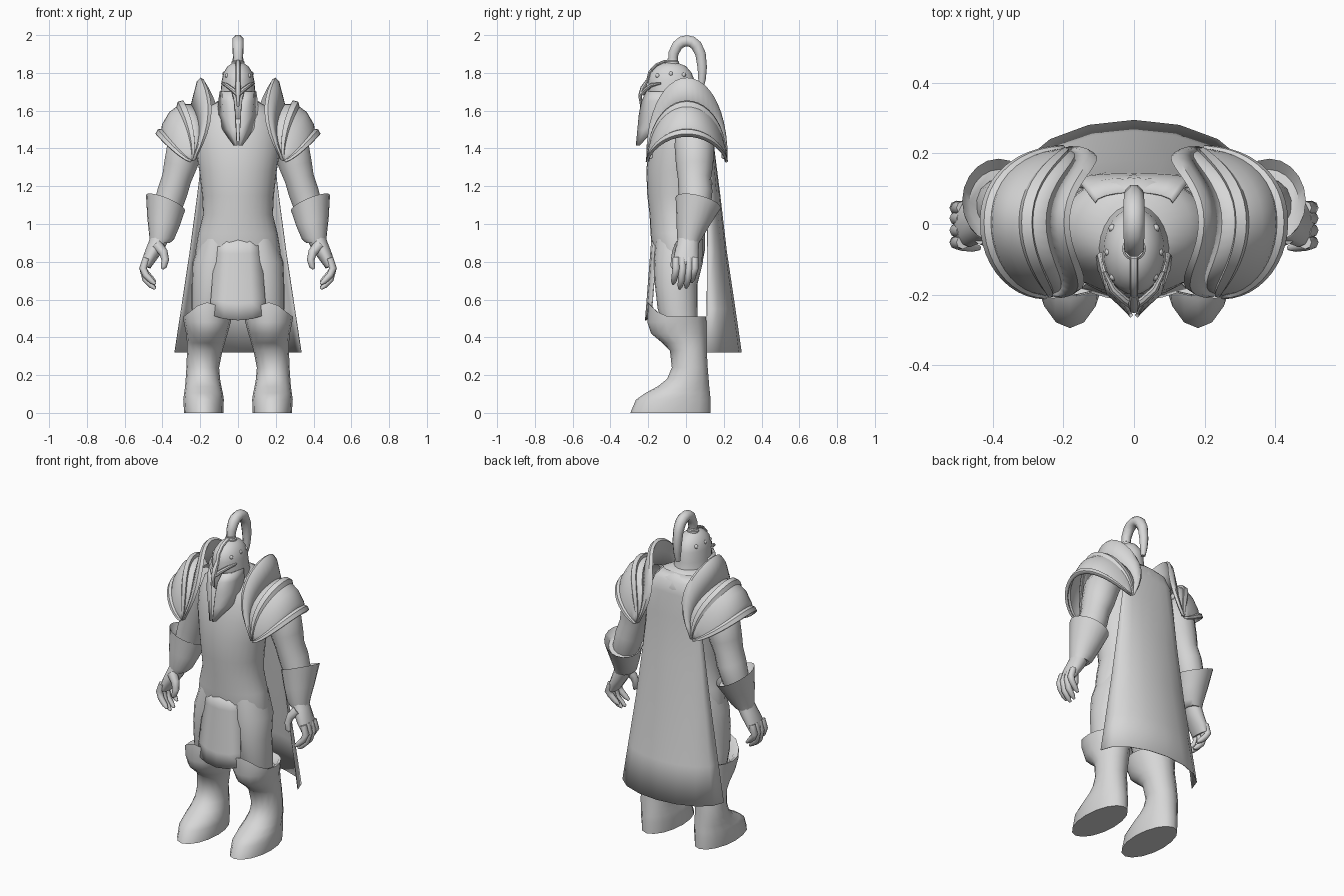
import bpy, bmesh, math
from mathutils import Vector

grey = bpy.data.materials.new("plain_grey")
grey.diffuse_color = (0.68, 0.68, 0.68, 1)


def build(name, rings, closed=True, caps=True, mirror=False, thick=0, angle=40):
    """Skin a list of point rows into one object."""
    bm = bmesh.new()
    vs = [[bm.verts.new(p) for p in r] for r in rings]
    n = len(vs[0])
    for a, b in zip(vs, vs[1:]):
        for i in range(n if closed else n - 1):
            j = (i + 1) % n
            bm.faces.new((a[i], a[j], b[j], b[i]))
    if closed and caps:
        bm.faces.new(vs[0][::-1])
        bm.faces.new(vs[-1])
    bmesh.ops.recalc_face_normals(bm, faces=bm.faces)
    me = bpy.data.meshes.new(name)
    bm.to_mesh(me)
    bm.free()
    ob = bpy.data.objects.new(name, me)
    bpy.context.collection.objects.link(ob)
    me.materials.append(grey)
    if thick:
        m = ob.modifiers.new("thickness", 'SOLIDIFY')
        m.thickness, m.offset = thick, 0
    if mirror:
        ob.modifiers.new("mirror", 'MIRROR')
    bpy.ops.object.select_all(action='DESELECT')
    ob.select_set(True)
    bpy.context.view_layer.objects.active = ob
    bpy.ops.object.shade_smooth_by_angle(angle=math.radians(angle))
    return ob


def stack(name, levels, n=20, **kw):
    """Horizontal ellipses: z, x0, x1, y0, y1 and optional lift of the front, tilt in x, tilt in y."""
    rings = []
    for z, x0, x1, y0, y1, *more in levels:
        lift, kx, ky = (list(more) + [0, 0, 0])[:3]
        ring = []
        for i in range(n):
            a = math.tau * i / n
            c, s = math.cos(a), math.sin(a)
            ring.append(((x0 + x1) / 2 + c * (x1 - x0) / 2, (y0 + y1) / 2 + s * (y1 - y0) / 2,
                         z + lift * max(0, -s) ** 3 + kx * c + ky * s))
        rings.append(ring)
    return build(name, rings, **kw)


def tube(name, path, n=14, ref=(0, 1, 0), turn=0, **kw):
    """Ellipses across a path: x, y, z, radius along ref, radius across."""
    P = [Vector(p[:3]) for p in path]
    rings = []
    for k, p in enumerate(path):
        t = (P[min(k + 1, len(P) - 1)] - P[max(k - 1, 0)]).normalized()
        u = Vector(ref)
        u = (u - t * u.dot(t)).normalized()
        v = t.cross(u)
        rings.append([P[k] + u * p[3] * math.cos(math.tau * (i + turn) / n)
                      + v * p[-1] * math.sin(math.tau * (i + turn) / n) for i in range(n)])
    return build(name, rings, **kw)


# Body
stack("torso", [(z, -w, w, a, b) for z, w, a, b in (
    (.68, .17, -.13, .04), (.76, .215, -.16, .08), (.86, .225, -.178, .1), (.95, .21, -.188, .1),
    (1.05, .185, -.193, .1), (1.15, .19, -.205, .1), (1.28, .205, -.21, .11), (1.4, .225, -.2, .125),
    (1.5, .225, -.18, .138), (1.57, .205, -.155, .14), (1.62, .16, -.13, .13), (1.66, .08, -.1, .08))],
    n=28, angle=60)
stack("thigh", [(.44, .09, .24, -.11, .06), (.55, .065, .245, -.15, .06), (.68, .03, .245, -.165, .06),
                (.8, .01, .24, -.17, .09), (.92, .01, .2, -.16, .09)], mirror=True, angle=60)

# Boots with flared, pointed knee guards
stack("boot", [
    (0, .078, .285, -.295, .13), (.07, .075, .29, -.265, .13), (.105, .08, .285, -.215, .127),
    (.14, .088, .28, -.15, .123), (.18, .095, .277, -.1, .12), (.24, .1, .273, -.075, .115),
    (.33, .082, .27, -.085, .11), (.37, .07, .27, -.125, .11), (.42, .055, .275, -.185, .11),
    (.48, .038, .287, -.205, .108), (.51, .033, .292, -.2, .105, .075),
    (.505, .05, .275, -.18, .09, .06), (.47, .07, .25, -.14, .07)], n=16, mirror=True, angle=45)

# Front cloth panel, tucked into the waist
rows = []
for k in range(6):
    f = k / 5
    z, w = .93 - .41 * f, .118 + .032 * f
    rows.append([(w * s, -.18 - .034 * f + .03 * s * s, z - .03 * f * (1 - s * s))
                 for s in (-1, -.5, 0, .5, 1)])
build("front_cloth", rows, closed=False, thick=.006)

# Cape: widens and bows backwards towards the hem
rows = []
for z, w, yc, ye in ((1.65, .11, .09, .06), (1.61, .14, .13, .1), (1.54, .16, .142, .125),
                     (1.4, .185, .148, .12), (1.15, .215, .18, .115),
                     (.85, .255, .215, .112), (.55, .3, .26, .11), (.32, .335, .293, .108)):
    rows.append([(w * math.sin(a), ye + (yc - ye) * math.cos(a), z)
                 for a in (math.pi * (i / 8 - .5) for i in range(9))])
build("cape", rows, closed=False, thick=.004, angle=60)

# Arms, cuffs and hands
tube("arm", [(.22, .03, 1.5, .09, .09), (.28, .045, 1.41, .105, .1), (.305, .045, 1.31, .098, .09),
             (.325, .045, 1.24, .088, .08), (.347, .05, 1.17, .09, .082), (.375, .05, 1.08, .08, .076),
             (.41, .02, .93, .06, .058)], mirror=True, angle=60)
stack("gauntlet_cuff", [
    (1.08, .293, .467, -.035, .155, 0, .032, -.025), (1.113, .28, .487, -.055, .185, 0, .04, -.028),
    (1.01, .308, .48, -.05, .13, 0, .02, -.01), (.93, .338, .47, -.048, .088, 0, .01, 0),
    (.9, .36, .468, -.04, .07)], mirror=True, angle=45)
tube("palm", [(.413, .015, .93, .055, .048), (.435, .008, .88, .06, .045),
              (.468, 0, .82, .066, .036), (.487, -.002, .775, .06, .025)], n=12, mirror=True, angle=60)
for i, (y, tip) in enumerate(((-.052, .69), (-.018, .665), (.016, .67), (.046, .7))):
    tube(f"finger_{i + 1}", [(.485, y, .82, .019), (.503, y, .765, .02), (.488, y - .006, tip + .04, .018),
                             (.457, y - .012, tip + .008, .015), (.438, y - .016, tip - .008, .007)],
         n=8, mirror=True, angle=60)
tube("thumb", [(.43, -.03, .89, .03), (.395, -.05, .85, .024), (.385, -.06, .81, .02),
               (.393, -.066, .775, .016), (.403, -.066, .762, .007)], n=8, mirror=True, angle=60)


# Shoulder armour: arches from front to back, skinned from inner collar to outer rim
def arch(xa, za, xe, ze, ry, bulge, power, n=22):
    row = []
    for i in range(n + 1):
        t = math.pi * i / n
        s = math.sin(t)
        back = max(0, -math.cos(t))
        x = xe + (xa - xe) * s - (bulge * 4 * s * (1 - s)) * (1 + .3 * back) - .05 * back * (1 - s)
        row.append((x, .005 - ry * math.cos(t), ze + (za - ze) * s ** power))
    return row


build("shoulder_collar", [arch(*a) for a in (
    (.235, 1.6, .245, 1.35, .185, .045, .9), (.205, 1.7, .235, 1.345, .198, .055, .9),
    (.185, 1.765, .225, 1.345, .205, .06, .9), (.198, 1.772, .232, 1.337, .213, .055, .9),
    (.215, 1.755, .24, 1.335, .21, .05, .9), (.25, 1.62, .245, 1.335, .2, .04, .9))],
    closed=False, mirror=True, thick=.006)
build("shoulder_plate", [arch(*a) for a in (
    (.225, 1.63, .235, 1.345, .198, .04, .9), (.29, 1.632, .238, 1.342, .2, .025, .95),
    (.292, 1.65, .238, 1.34, .208, .025, .95), (.315, 1.645, .24, 1.34, .209, .02, 1),
    (.322, 1.618, .24, 1.34, .203, .018, 1), (.36, 1.59, .242, 1.338, .205, .012, 1.05),
    (.398, 1.525, .245, 1.335, .203, .004, 1.15), (.402, 1.5, .245, 1.333, .203, 0, 1.2),
    (.422, 1.497, .248, 1.332, .212, 0, 1.25), (.432, 1.478, .25, 1.33, .214, 0, 1.3),
    (.42, 1.465, .25, 1.33, .205, 0, 1.35))],
    closed=False, mirror=True, thick=.01, angle=30)

# Helmet bowl with flared neck guard
stack("helmet", [(z, -w, w, a, b) for z, w, a, b in (
    (1.54, .13, -.15, .115), (1.57, .115, -.17, .088), (1.63, .1, -.19, .06), (1.7, .092, -.198, .05),
    (1.76, .086, -.2, .045), (1.8, .077, -.188, .03), (1.835, .055, -.155, 0), (1.852, .03, -.12, -.04),
    (1.857, .008, -.09, -.07))], n=24, angle=50)
# Cheek guards hanging to a point
build("cheek_guard", [[(x, y, z) for x, y in r] for z, r in (
    (1.7, ((.092, -.08), (.076, -.17), (.035, -.207))), (1.65, ((.1, -.085), (.078, -.182), (.022, -.232))),
    (1.58, ((.106, -.105), (.073, -.197), (.015, -.246))), (1.5, ((.078, -.17), (.045, -.222), (.011, -.254))),
    (1.415, ((.02, -.247), (.012, -.255), (.006, -.262))))],
    closed=False, mirror=True, thick=.01, angle=50)
# Brow, nose guard and midline ridge
tube("brow", [(.006, -.23, 1.69, .012), (.03, -.213, 1.712, .012), (.06, -.185, 1.735, .011),
              (.084, -.135, 1.745, .006)], n=8, mirror=True)
tube("nose_guard", [(0, -.205, 1.76, .012, .008), (0, -.228, 1.72, .016, .014), (0, -.243, 1.68, .013, .01),
                    (0, -.236, 1.62, .006, .006)], n=8, ref=(1, 0, 0))
tube("helmet_ridge", [(0, -.205, 1.75, .012, .008), (0, -.192, 1.805, .012, .008), (0, -.158, 1.842, .012, .008),
                      (0, -.115, 1.86, .012, .008), (0, -.07, 1.864, .012, .008)], n=8, ref=(1, 0, 0))
# Rivets around the bowl
for i, (x, y, z) in enumerate(((.058, -.15, 1.785), (.072, -.08, 1.795), (.061, -.012, 1.79))):
    stack(f"rivet_{i + 1}", [(z + dz, x - r, x + r, y - r, y + r) for dz, r in
                             ((-.012, .003), (-.008, .009), (0, .012), (.008, .009), (.012, .003))],
          n=8, mirror=True, angle=60)

# Crest holder and curled plume
stack("crest_holder", [(z, -r, r, -.07 - r, -.07 + r) for z, r in
                       ((1.845, .034), (1.86, .034), (1.865, .028), (1.875, .028))], n=14)
tube("crest_plume", [(0, -.07, 1.86, .025), (0, -.066, 1.905, .029), (0, -.045, 1.946, .031),
                     (0, -.022, 1.964, .032), (0, .005, 1.97, .032), (0, .032, 1.964, .032),
                     (0, .055, 1.945, .032), (0, .077, 1.9, .03), (0, .086, 1.83, .027),
                     (0, .085, 1.77, .022), (0, .08, 1.72, .014)],
     n=8, turn=.5, ref=(1, 0, 0), angle=60)
